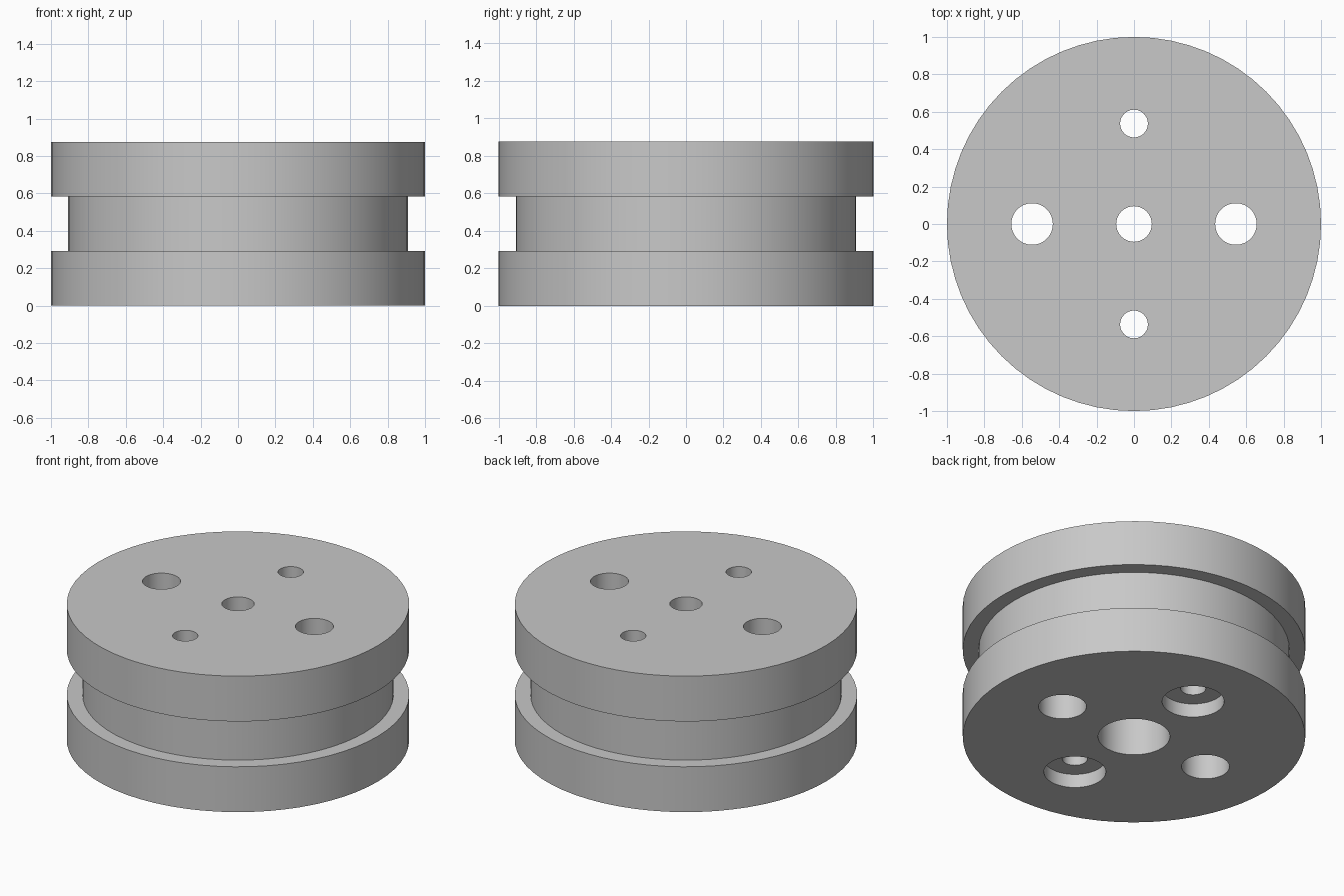
import bpy
import bmesh
from math import cos, sin, tau

cube = bpy.data.objects.get("Cube")
if cube:
    bpy.data.objects.remove(cube, do_unlink=True)

HEIGHT = 0.876
GROOVE_LOW, GROOVE_HIGH = 0.292, 0.584
MID = HEIGHT / 2

grey = bpy.data.materials.new("plain grey")
grey.use_nodes = True
colour = (0.58, 0.58, 0.58, 1)
grey.diffuse_color = colour
grey.node_tree.nodes["Principled BSDF"].inputs["Base Color"].default_value = colour


def turned_solid(name, profile, sides, centre=(0, 0)):
    """Closed solid of revolution from (radius, height) points, bottom to top."""
    bm = bmesh.new()
    rings = []
    for radius, z in profile:
        rings.append([bm.verts.new((centre[0] + radius * cos(tau * i / sides),
                                    centre[1] + radius * sin(tau * i / sides), z))
                      for i in range(sides)])
    for low, high in zip(rings, rings[1:]):
        for i in range(sides):
            j = (i + 1) % sides
            bm.faces.new((low[i], low[j], high[j], high[i]))
    bm.faces.new(rings[0][::-1])
    bm.faces.new(rings[-1])
    bmesh.ops.recalc_face_normals(bm, faces=bm.faces)
    mesh = bpy.data.meshes.new(name)
    bm.to_mesh(mesh)
    bm.free()
    mesh.materials.append(grey)
    obj = bpy.data.objects.new(name, mesh)
    bpy.context.collection.objects.link(obj)
    return obj


# Grooved wheel body
wheel = turned_solid("grooved_wheel", [
    (1, 0), (1, GROOVE_LOW), (0.908, GROOVE_LOW),
    (0.908, GROOVE_HIGH), (1, GROOVE_HIGH), (1, HEIGHT)], 64)


# Stepped holes: wide bore from below, narrow bore through the top
def drill(name, centre, wide, narrow, step):
    cutter = turned_solid(name, [(wide, -0.1), (wide, step),
                                 (narrow, step), (narrow, HEIGHT + 0.1)], 48, centre)
    cutter.hide_render = True
    bpy.context.view_layer.objects.active = wheel
    cut = wheel.modifiers.new(name, "BOOLEAN")
    cut.operation = "DIFFERENCE"
    cut.solver = "EXACT"
    cut.object = cutter
    bpy.ops.object.modifier_apply(modifier=cut.name)
    bpy.data.objects.remove(cutter, do_unlink=True)


drill("axle_bore", (0, 0), 0.21, 0.095, MID)
for side in (-1, 1):
    drill("side_bore", (side * 0.545, 0), 0.14, 0.111, MID)
    drill("screw_bore", (0, side * 0.537), 0.181, 0.074, 0.088)

# Smooth round walls, sharp rims
bpy.ops.object.select_all(action="DESELECT")
wheel.select_set(True)
bpy.context.view_layer.objects.active = wheel
bpy.ops.object.shade_smooth_by_angle(angle=0.6)
